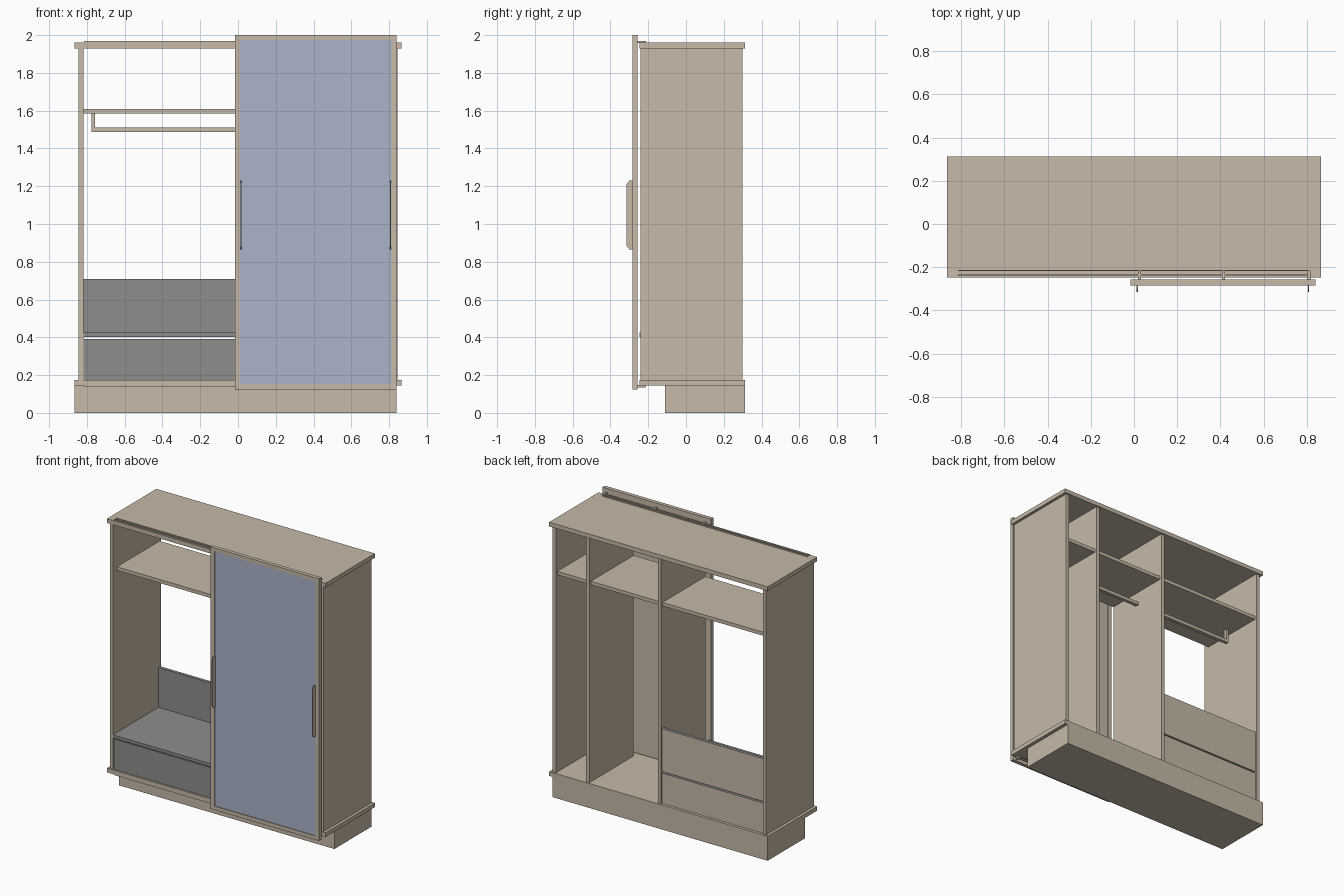
import bpy
import bmesh

cube = bpy.data.objects.get("Cube")
if cube:
    bpy.data.objects.remove(cube, do_unlink=True)


def material(name, rgb):
    linear = [((c / 255 + 0.055) / 1.055) ** 2.4 for c in rgb] + [1.0]
    mat = bpy.data.materials.new(name)
    mat.use_nodes = True
    mat.diffuse_color = linear
    mat.node_tree.nodes["Principled BSDF"].inputs["Base Color"].default_value = linear
    return mat


tan = material("tan wood", (199, 186, 168))
gray = material("gray lacquer", (141, 141, 140))
blue = material("blue panel", (170, 180, 202))


def finish(name, bm, mats):
    mesh = bpy.data.meshes.new(name)
    bmesh.ops.recalc_face_normals(bm, faces=bm.faces)
    bm.to_mesh(mesh)
    bm.free()
    for m in mats:
        mesh.materials.append(m)
    obj = bpy.data.objects.new(name, mesh)
    bpy.context.collection.objects.link(obj)
    return obj


def box(name, x, y, z, front=None):
    """Box from ranges; the front and top faces may take a second colour."""
    bm = bmesh.new()
    bmesh.ops.create_cube(bm, size=1)
    for v in bm.verts:
        v.co = [r[0] if c < 0 else r[1] for c, r in zip(v.co, (x, y, z))]
    obj = finish(name, bm, [tan, front] if front else [tan])
    if front:
        for p in obj.data.polygons:
            p.material_index = int(p.normal.y < -0.5 or p.normal.z > 0.5)
    return obj


# Carcass: plinth, slabs, sides and partitions
WIDE = (-0.865, 0.865)
DEEP = (-0.247, 0.312)
FLOOR, CEILING = 0.175, 1.93
box("plinth", (-0.865, 0.84), (-0.11, 0.312), (0, 0.145))
box("bottom_slab", WIDE, DEEP, (0.145, FLOOR))
box("top_slab", WIDE, DEEP, (CEILING, 1.96))
uprights = {"right_side": -0.832, "middle_partition": 0.0,
            "left_partition": 0.567, "left_side": 0.832}
for name, x in uprights.items():
    front = -0.242 if "side" in name else -0.2
    box(name, (x - 0.013, x + 0.013), (front, 0.3), (FLOOR, CEILING))

# Shelf in each bay
edges = list(uprights.values())
for bay, (a, b) in zip(("right", "middle", "left"), zip(edges, edges[1:])):
    box(bay + "_shelf", (a + 0.013, b - 0.013), (-0.2, 0.285), (1.585, 1.61))

# Hanging rails with drop brackets
for bay, a, b in (("right", -0.775, -0.013), ("middle", 0.013, 0.554)):
    box(bay + "_hanging_rail", (a, b), (0.035, 0.06), (1.487, 1.51))
box("rail_bracket", (-0.775, -0.757), (0.035, 0.06), (1.51, 1.585))

# Drawer unit
BAY = (-0.819, -0.013)
box("drawer_front", BAY, (-0.235, -0.212), (FLOOR, 0.392), gray)
box("drawer_top", BAY, (-0.245, 0.27), (0.403, 0.425), gray)
box("drawer_upper_back", BAY, (0.27, 0.292), (0.403, 0.71), gray)
box("drawer_lower_back", BAY, (0.27, 0.292), (FLOOR, 0.392), gray)

# Sliding door: frame and coloured panel
DOOR_Y = (-0.284, -0.257)
for side, x in (("right", -0.017), ("left", 0.812)):
    box(side + "_door_stile", (x, x + 0.028), DOOR_Y, (0.125, 2.0))
for end, z in (("bottom", 0.125), ("top", 1.973)):
    box(end + "_door_rail", (0.011, 0.812), DOOR_Y, (z, z + 0.027))
box("door_panel", (0.011, 0.812), (-0.278, -0.263), (0.152, 1.973), blue)

# Door handles: thin plates with chamfered ends
for side, x in (("right", 0.012), ("left", 0.805)):
    bm = bmesh.new()
    profile = [(-0.278, 0.865), (-0.3, 0.865), (-0.315, 0.885),
               (-0.315, 1.21), (-0.3, 1.23), (-0.278, 1.23)]
    face = bm.faces.new([bm.verts.new((x, y, z)) for y, z in profile])
    new = bmesh.ops.extrude_face_region(bm, geom=[face])["geom"]
    bmesh.ops.translate(bm, vec=(0.006, 0, 0),
                        verts=[g for g in new if isinstance(g, bmesh.types.BMVert)])
    finish(side + "_door_handle", bm, [tan])

# Sliding tracks and door hangers
for end, z in (("top", 1.96), ("bottom", 0.137)):
    for i, y in enumerate((-0.24, -0.218)):
        box(f"{end}_track_{i}", (-0.815, 0.81), (y, y + 0.006), (z, z + 0.008))
    for i, x in enumerate((0.025, 0.415, 0.81)):
        box(f"{end}_hanger_{i}", (x - 0.007, x + 0.007), (-0.258, -0.215),
            (z - 0.003, z + 0.01))
